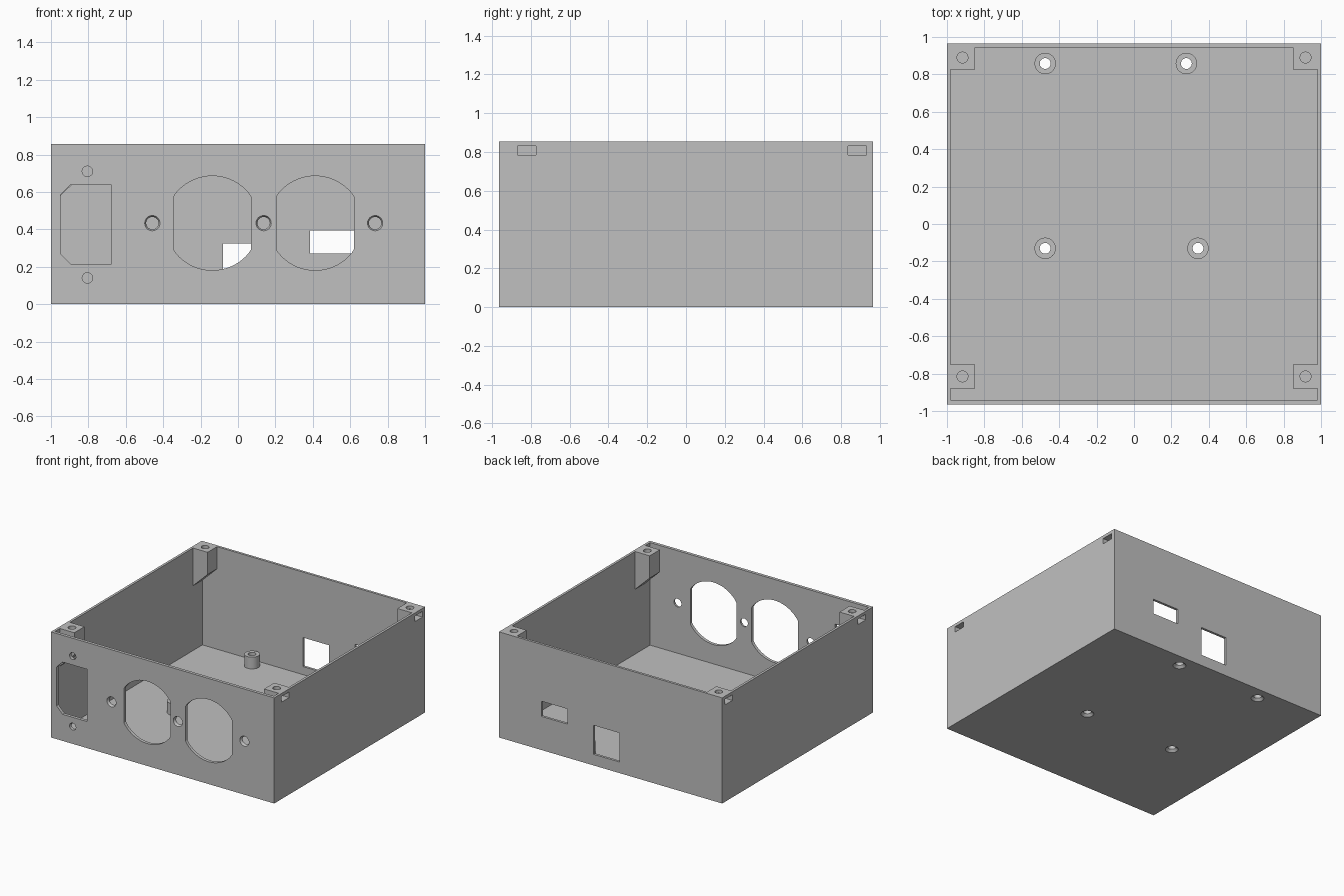
import bpy
import bmesh
from math import cos, sin, tau
from mathutils import Matrix, Vector

if "Cube" in bpy.data.objects:
    bpy.data.objects.remove(bpy.data.objects["Cube"], do_unlink=True)

W, D, H = 1.0, 0.965, 0.855          # half width, half depth, height
IN_X, IN_FRONT, IN_BACK, FLOOR = 0.98, -0.94, 0.945, 0.025

grey = bpy.data.materials.new("plain grey")
grey.use_nodes = True
grey.diffuse_color = (0.53, 0.53, 0.53, 1)
grey.node_tree.nodes["Principled BSDF"].inputs["Base Color"].default_value = grey.diffuse_color


def finish(bm, name):
    bmesh.ops.recalc_face_normals(bm, faces=bm.faces)
    mesh = bpy.data.meshes.new(name)
    bm.to_mesh(mesh)
    bm.free()
    mesh.materials.append(grey)
    ob = bpy.data.objects.new(name, mesh)
    bpy.context.scene.collection.objects.link(ob)
    return ob


def prism(name, profile, a, b):
    """Extrude an (x, z) profile along y from a to b."""
    bm = bmesh.new()
    face = bm.faces.new([bm.verts.new((x, a, z)) for x, z in profile])
    out = bmesh.ops.extrude_face_region(bm, geom=[face])
    moved = [v for v in out["geom"] if isinstance(v, bmesh.types.BMVert)]
    bmesh.ops.translate(bm, verts=moved, vec=(0, b - a, 0))
    return finish(bm, name)


def box(name, x0, x1, y0, y1, z0, z1):
    return prism(name, [(x0, z0), (x1, z0), (x1, z1), (x0, z1)], y0, y1)


def rod(name, start, end, r0, r1=None):
    """Cylinder or cone between two points."""
    start, end = Vector(start), Vector(end)
    axis = end - start
    bm = bmesh.new()
    turn = axis.to_track_quat("Z", "Y").to_matrix().to_4x4()
    bmesh.ops.create_cone(bm, cap_ends=True, segments=40, radius1=r0,
                          radius2=r0 if r1 is None else r1, depth=axis.length,
                          matrix=Matrix.Translation((start + end) / 2) @ turn)
    return finish(bm, name)


def cut(target, *cutters):
    for cutter in cutters:
        cutter.hide_render = True
        mod = target.modifiers.new("cut", "BOOLEAN")
        mod.operation, mod.solver, mod.object = "DIFFERENCE", "EXACT", cutter
        with bpy.context.temp_override(object=target, active_object=target):
            bpy.ops.object.modifier_apply(modifier=mod.name)
        bpy.data.objects.remove(cutter, do_unlink=True)


# Open-topped case
case = box("case", -W, W, -D, D, 0, H)
cut(case, box("cavity", -IN_X, IN_X, IN_FRONT, IN_BACK, FLOOR, H + 0.2))

# Two outlet openings: circles with flattened sides
OUT, INSIDE = -D - 0.05, IN_FRONT + 0.05
for cx in (-0.1375, 0.4125):
    ring = [(0.252 * cos(tau * i / 64), 0.252 * sin(tau * i / 64)) for i in range(64)]
    profile = [(cx + max(-0.2075, min(0.2075, x)), 0.433 + z) for x, z in ring]
    cut(case, prism("outlet_opening", profile, OUT, INSIDE))

# Countersunk screw holes between the outlets
for x in (-0.458, 0.137, 0.733):
    cut(case, rod("screw_hole", (x, OUT, 0.433), (x, INSIDE, 0.433), 0.033),
        rod("countersink", (x, -D - 0.002, 0.433), (x, -D + 0.014, 0.433), 0.042, 0.033))

# Power inlet with two clipped corners and its screw holes
cut(case, prism("inlet_opening",
                [(-0.675, 0.215), (-0.675, 0.638), (-0.895, 0.638),
                 (-0.95, 0.583), (-0.95, 0.27), (-0.895, 0.215)], OUT, INSIDE))
for z in (0.14, 0.71):
    cut(case, rod("inlet_screw_hole", (-0.805, OUT, z), (-0.805, INSIDE, z), 0.028))

# Rear port windows
cut(case, box("wide_port", 0.385, 0.62, 0.9, 1.1, 0.272, 0.395),
    box("square_port", -0.08, 0.155, 0.9, 1.1, 0.09, 0.325))

# Standoffs on the floor, drilled through and countersunk below
for x, y in ((-0.475, 0.858), (0.28, 0.858), (-0.475, -0.13), (0.342, -0.13)):
    standoff = rod("standoff", (x, y, FLOOR), (x, y, 0.12), 0.057)
    for part in (case, standoff):
        cut(part, rod("bore", (x, y, -0.1), (x, y, 0.3), 0.029))
    cut(case, rod("countersink", (x, y, -0.002), (x, y, 0.018), 0.05, 0.029))
    standoff.data.shade_flat()

# Corner posts with sloped undersides, screw holes and side nut slots
for side in (-1, 1):
    for y0, y1, hole_y, label in ((-0.88, -0.75, -0.815, "front"), (0.825, IN_BACK, 0.89, "back")):
        inner, wall = side * 0.85, side * IN_X
        post = prism(label + "_post", [(inner, H), (wall, H), (wall, H - 0.305), (inner, H - 0.18)],
                     y0, y1)
        hx = side * 0.917
        cut(post, rod("post_hole", (hx, hole_y, H - 0.16), (hx, hole_y, H + 0.1), 0.029))
        slot_y = hole_y - 0.007
        ends = sorted((side * 0.87, side * 1.1))
        for part in (case, post):
            cut(part, box("nut_slot", *ends, slot_y - 0.048, slot_y + 0.048, 0.785, 0.83))

# Smooth the round walls, keep the edges crisp
bpy.ops.object.select_all(action="DESELECT")
for ob in bpy.context.scene.objects:
    if ob.type == "MESH":
        ob.select_set(True)
bpy.context.view_layer.objects.active = case
bpy.ops.object.shade_smooth_by_angle(angle=0.5)
